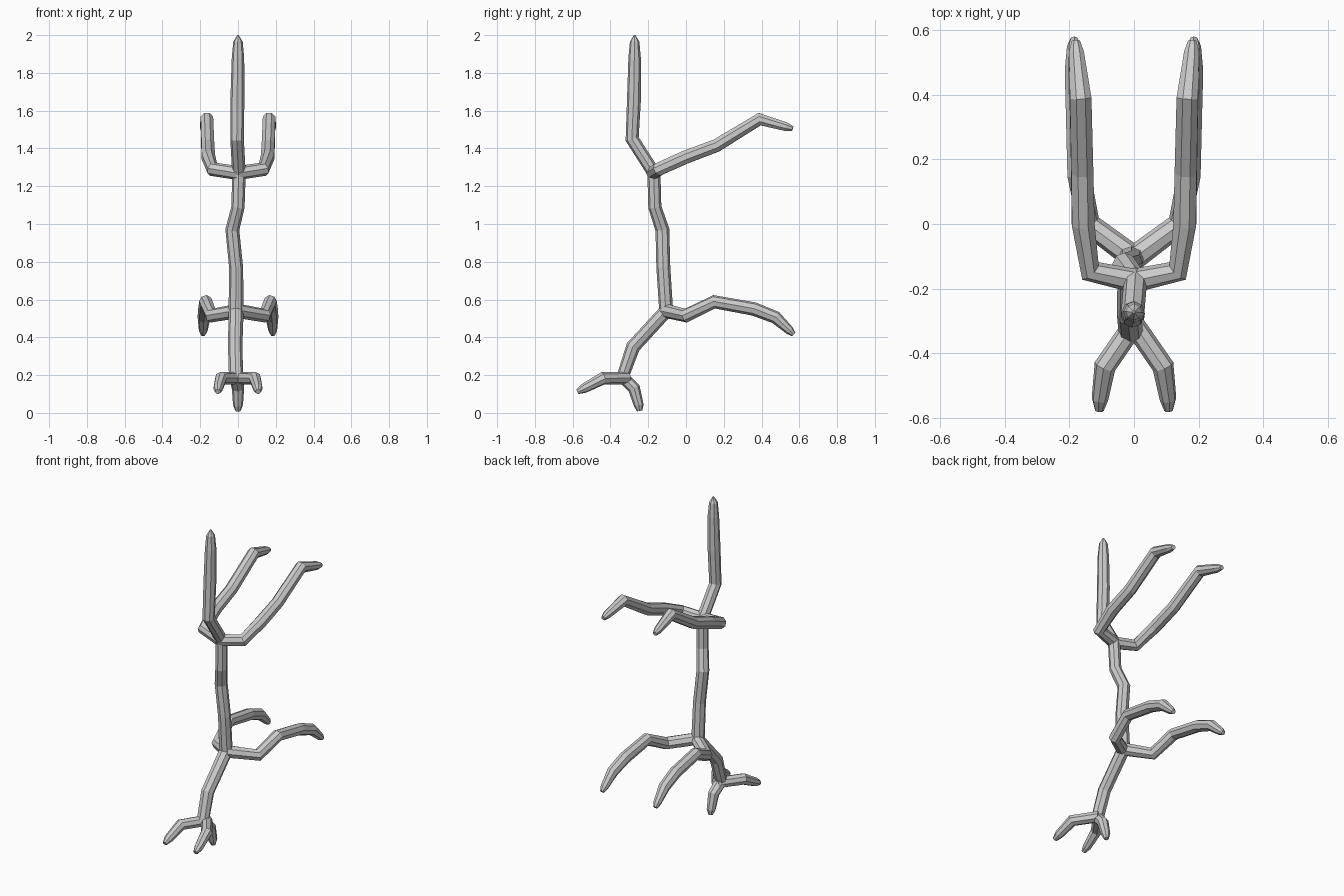
import bpy


def tube(name, points):
    """Faceted eight-sided tube through (x, y, z, radius) points."""
    curve = bpy.data.curves.new(name, 'CURVE')
    curve.dimensions = '3D'
    curve.bevel_depth = 1.0
    curve.bevel_resolution = 2
    curve.use_fill_caps = True
    spline = curve.splines.new('POLY')
    spline.points.add(len(points) - 1)
    for p, (x, y, z, r) in zip(spline.points, points):
        p.co = (x, y, z, 1)
        p.radius = r
    spline.use_smooth = False
    obj = bpy.data.objects.new(name, curve)
    bpy.context.collection.objects.link(obj)
    bpy.ops.object.select_all(action='DESELECT')
    obj.select_set(True)
    bpy.context.view_layer.objects.active = obj
    bpy.ops.object.convert(target='MESH')
    for f in bpy.context.object.data.polygons:
        f.use_smooth = False


# Main stem, from the pointed rear foot up to the pointed top
tube("main_stem", [
    (0, -.245, .01, .014), (0, -.25, .04, .026), (0, -.275, .13, .033),
    (-.01, -.335, .19, .038), (-.015, -.28, .35, .038),
    (-.01, -.105, .54, .040), (-.01, -.12, .77, .037),
    (-.03, -.125, .97, .037), (0, -.165, 1.09, .035),
    (.005, -.17, 1.27, .036), (-.005, -.285, 1.45, .036),
    (-.003, -.275, 1.67, .037), (0, -.272, 1.88, .033),
    (0, -.272, 1.965, .025), (0, -.272, 2.0, .004)])

# Mirrored branches
upper = [(0, -.175, 1.27, .037), (.135, -.145, 1.29, .037),
         (.157, 0, 1.355, .038), (.16, .16, 1.415, .037),
         (.165, .39, 1.555, .036), (.178, .53, 1.515, .025),
         (.18, .565, 1.505, .014)]
lower = [(0, -.105, .54, .038), (.14, .0, .515, .037),
         (.17, .15, .588, .036), (.175, .36, .55, .036),
         (.18, .475, .505, .034), (.184, .55, .435, .023),
         (.185, .57, .415, .013)]
foot = [(0, -.31, .185, .033), (.09, -.44, .183, .034),
        (.105, -.54, .13, .026), (.107, -.575, .112, .014)]

for side, s in (("left", -1), ("right", 1)):
    for part, pts in (("upper_branch", upper), ("lower_branch", lower),
                      ("front_root", foot)):
        tube(f"{part}_{side}", [(s * x, y, z, r) for x, y, z, r in pts])
